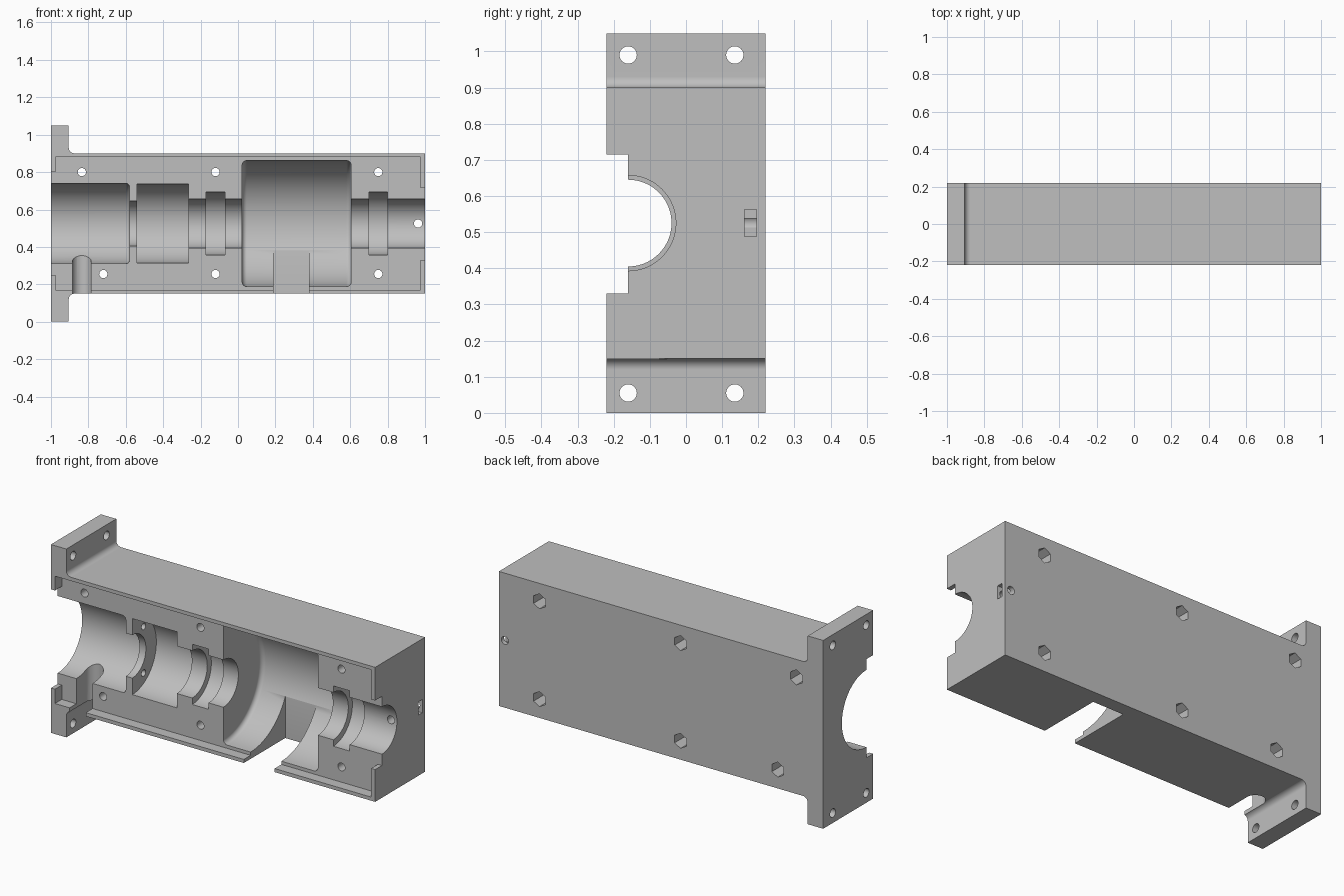
import bpy, bmesh, math
from mathutils import Matrix, Vector

default = bpy.data.objects.get("Cube")
if default:
    bpy.data.objects.remove(default, do_unlink=True)

AXIS_Y, AXIS_Z = -0.16, 0.525      # bore axis, also the depth of the parting face
HALF = 0.22                        # half of the body depth
LOW, HIGH = 0.15, 0.90             # underside and top of the body

metal = bpy.data.materials.new("plain grey")
metal.use_nodes = True
grey = (0.52, 0.52, 0.52, 1)
metal.diffuse_color = grey
metal.node_tree.nodes["Principled BSDF"].inputs["Base Color"].default_value = grey


def make_object(name, bm):
    bmesh.ops.recalc_face_normals(bm, faces=bm.faces)
    mesh = bpy.data.meshes.new(name)
    bm.to_mesh(mesh)
    bm.free()
    mesh.materials.append(metal)
    obj = bpy.data.objects.new(name, mesh)
    bpy.context.collection.objects.link(obj)
    return obj


cutters = []


def cut(name, bm):
    obj = make_object(name, bm)
    obj.hide_render = True
    cutters.append(obj)


def cut_box(name, x, y, z):
    bm = bmesh.new()
    size = [b - a for a, b in (x, y, z)]
    mid = [(a + b) / 2 for a, b in (x, y, z)]
    bmesh.ops.create_cube(bm, size=1, matrix=Matrix.Translation(mid) @ Matrix.Diagonal((*size, 1)))
    cut(name, bm)


def cut_rod(name, start, end, radius, sides=24):
    start, end = Vector(start), Vector(end)
    turn = (end - start).to_track_quat('Z', 'Y').to_matrix().to_4x4()
    if sides == 6:
        turn = turn @ Matrix.Rotation(math.pi / 6 * 0, 4, 'Z')
    bm = bmesh.new()
    bmesh.ops.create_cone(bm, cap_ends=True, segments=sides, radius1=radius, radius2=radius,
                          depth=(end - start).length,
                          matrix=Matrix.Translation((start + end) / 2) @ turn)
    cut(name, bm)


def arc(cx, cz, r, a0, a1, steps=6):
    angles = [math.radians(a0 + (a1 - a0) * i / steps) for i in range(steps + 1)]
    return [(cx + r * math.cos(a), cz + r * math.sin(a)) for a in angles]


# Body and mounting flange: one profile pushed through the depth
FL, R = -0.905, 0.03
profile = ([(-1, 0), (FL, 0)] + arc(FL + R, LOW - R, R, 180, 90) + [(1, LOW), (1, HIGH)]
           + arc(FL + R, HIGH + R, R, 270, 180) + [(FL, 1.05), (-1, 1.05)])
bm = bmesh.new()
face = bm.faces.new([bm.verts.new((x, -HALF, z)) for x, z in profile])
pushed = bmesh.ops.extrude_face_region(bm, geom=[face])
bmesh.ops.translate(bm, vec=(0, 2 * HALF, 0),
                    verts=[g for g in pushed["geom"] if isinstance(g, bmesh.types.BMVert)])
housing = make_object("half_housing", bm)

# Parting face set back behind a thin rim, with the rim opened at both ends
cut_box("parting_recess", (-0.975, 0.975), (-0.4, AXIS_Y), (0.17, 0.88))
cut_box("right_rim_gap", (0.9, 1.1), (-0.4, AXIS_Y), (0.33, 0.715))
cut_box("left_rim_gap", (-1.1, -0.9), (-0.4, AXIS_Y), (0.25, 0.80))

# Stepped bore turned around the x axis
steps = [(-1.1, 0), (-1.1, 0.215)] + arc(-0.60, 0.195, 0.02, 90, 0, 4)
for x0, x1, r in ((-0.58, -0.54, 0.12), (-0.54, -0.265, 0.212), (-0.265, -0.17, 0.132),
                  (-0.17, -0.07, 0.168), (-0.07, 0.022, 0.132)):
    steps += [(x0, r), (x1, r)]
steps += arc(0.047, 0.312, 0.025, 180, 90, 4) + arc(0.58, 0.312, 0.025, 90, 0, 4)
for x0, x1, r in ((0.605, 0.70, 0.132), (0.70, 0.80, 0.168), (0.80, 1.1, 0.132)):
    steps += [(x0, r), (x1, r)]
steps.append((1.1, 0))
bm = bmesh.new()
verts = [bm.verts.new((x, AXIS_Y, AXIS_Z + r)) for x, r in steps]
edges = [bm.edges.new(pair) for pair in zip(verts, verts[1:])]
bmesh.ops.spin(bm, geom=verts + edges, cent=(0, AXIS_Y, AXIS_Z), axis=(1, 0, 0),
               angle=2 * math.pi, steps=72, use_duplicate=False)
bmesh.ops.remove_doubles(bm, verts=bm.verts, dist=0.0001)
cut("stepped_bore", bm)

# Openings through the underside
cut_box("chamber_window", (0.19, 0.38), (-0.4, 0.145), (0.05, 0.385))
cut_box("port_slot", (-0.885, -0.785), (-0.4, -0.08), (0.05, 0.355))
cut_rod("port_slot_end", (-0.835, -0.08, 0.05), (-0.835, -0.08, 0.355), 0.05)

# Screw holes with hexagonal nut pockets in the back
for x, z in ((-0.835, 0.80), (-0.72, 0.255), (-0.12, 0.80), (-0.12, 0.255), (0.75, 0.80), (0.75, 0.255)):
    cut_rod("screw_hole", (x, -0.4, z), (x, 0.4, z), 0.022)
    cut_rod("nut_pocket", (x, 0.12, z), (x, 0.4, z), 0.042, 6)

# Flange holes
for y in (-0.16, 0.135):
    for z in (0.055, 0.99):
        cut_rod("flange_hole", (-1.2, y, z), (-0.8, y, z), 0.024)

# Small holes in the thin web, and the end vent with its side slot
for side in (-1, 1):
    z = AXIS_Z + side * 0.13
    cut_rod("web_hole", (-0.62, -0.06, z), (-0.50, -0.06, z), 0.018)
cut_rod("vent_hole", (0.963, -0.15, AXIS_Z), (0.963, 0.4, AXIS_Z), 0.022)
cut_box("vent_slot", (0.945, 1.1), (0.162, 0.195), (0.488, 0.562))

# Apply all cuts, then drop the cutters
for cutter in cutters:
    mod = housing.modifiers.new(cutter.name, 'BOOLEAN')
    mod.operation, mod.solver, mod.object = 'DIFFERENCE', 'EXACT', cutter
bpy.context.view_layer.update()
evaluated = housing.evaluated_get(bpy.context.evaluated_depsgraph_get())
result = bpy.data.meshes.new_from_object(evaluated)
housing.modifiers.clear()
housing.data = result
result.materials.clear()
result.materials.append(metal)
for poly in result.polygons:
    poly.material_index = 0
for cutter in cutters:
    bpy.data.objects.remove(cutter, do_unlink=True)

bpy.ops.object.select_all(action='DESELECT')
housing.select_set(True)
bpy.context.view_layer.objects.active = housing
bpy.ops.object.shade_smooth_by_angle(angle=math.radians(30))
weighted = housing.modifiers.new("weighted_normals", 'WEIGHTED_NORMAL')
weighted.keep_sharp = True
